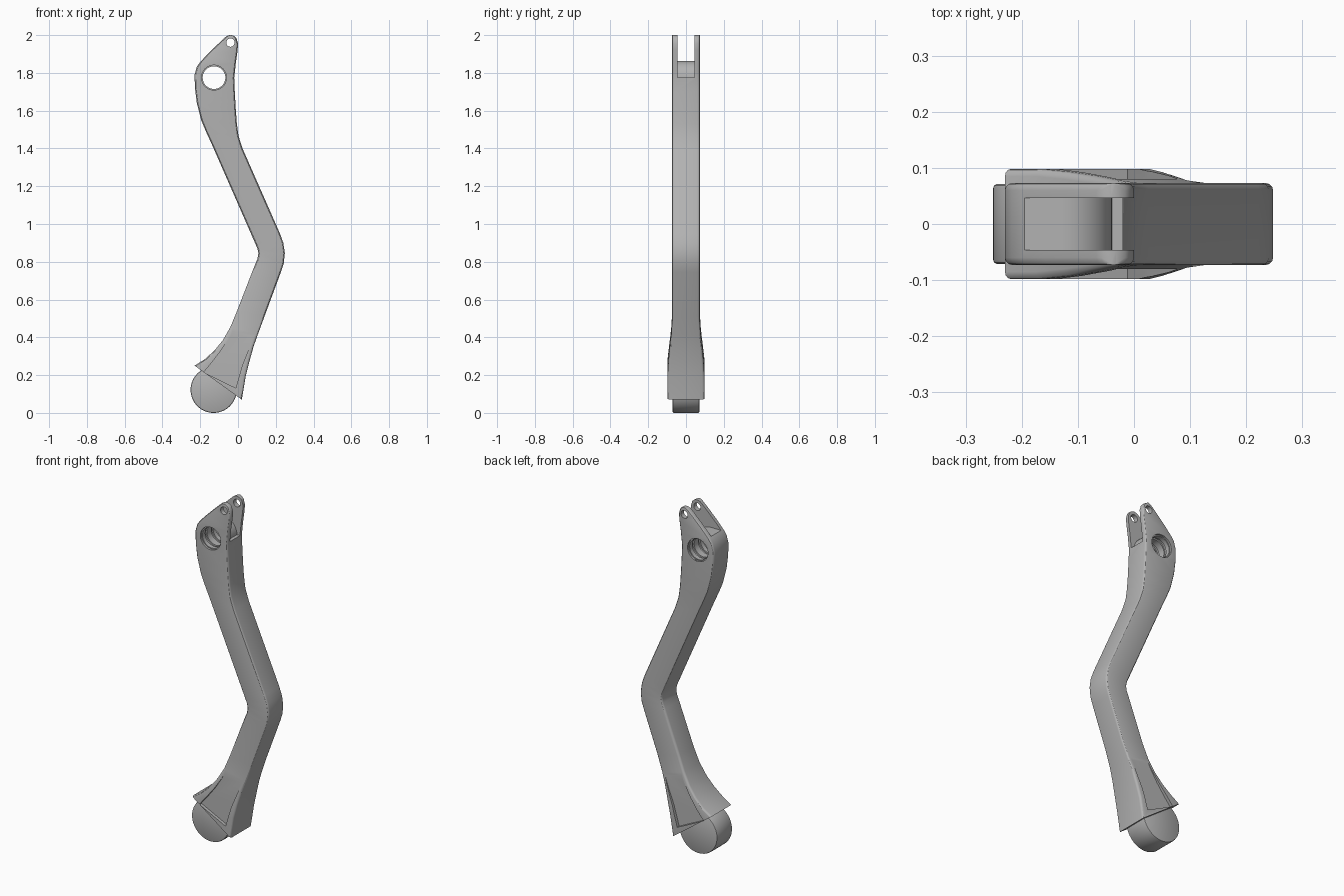
import bpy, bmesh
from math import sin, cos, pi, radians
from mathutils import Vector

cube = bpy.data.objects.get("Cube")
if cube:
    bpy.data.objects.remove(cube, do_unlink=True)

grey = bpy.data.materials.new("satin grey metal")
grey.use_nodes = True
colour = (0.45, 0.45, 0.45, 1)
grey.diffuse_color = colour
grey.node_tree.nodes["Principled BSDF"].inputs["Base Color"].default_value = colour


def make_object(name, bm):
    bmesh.ops.recalc_face_normals(bm, faces=bm.faces)
    mesh = bpy.data.meshes.new(name)
    bm.to_mesh(mesh)
    bm.free()
    mesh.materials.append(grey)
    obj = bpy.data.objects.new(name, mesh)
    bpy.context.collection.objects.link(obj)
    return obj


def loft(name, rings):
    """Skin a list of equal closed rings and cap both ends."""
    bm = bmesh.new()
    loops = [[bm.verts.new(p) for p in ring] for ring in rings]
    n = len(loops[0])
    for a, b in zip(loops, loops[1:]):
        for i in range(n):
            j = (i + 1) % n
            bm.faces.new((a[i], a[j], b[j], b[i]))
    bm.faces.new(loops[0])
    bm.faces.new(loops[-1])
    return make_object(name, bm)


def prism(name, outline, y0, y1):
    return loft(name, [[(x, y, z) for x, z in outline] for y in (y0, y1)])


def turned(name, centre, profile, sides=48):
    """Stack circles of (y, radius) along the y axis."""
    cx, cz = centre
    return loft(name, [[(cx + r * cos(2 * pi * i / sides), y,
                         cz + r * sin(2 * pi * i / sides)) for i in range(sides)]
                       for y, r in profile])


def section(left, right, half):
    """Rounded rectangle spanning two edge points of the side outline."""
    left, right = Vector((left[0], 0, left[1])), Vector((right[0], 0, right[1]))
    width = (right - left).length
    along = (right - left) / width
    middle = (left + right) / 2
    r = min(0.013, width * 0.3)
    ring = []
    for corner, (sx, sy) in enumerate(((1, 1), (-1, 1), (-1, -1), (1, -1))):
        for step in range(4):
            a = corner * pi / 2 + step * pi / 6
            u = sx * (width / 2 - r) + r * cos(a)
            v = sy * (half - r) + r * sin(a)
            ring.append(middle + along * u + Vector((0, v, 0)))
    return ring


def carve(target, cutter):
    cutter.hide_render = True
    mod = target.modifiers.new("cut", 'BOOLEAN')
    mod.operation = 'DIFFERENCE'
    mod.solver = 'EXACT'
    mod.object = cutter
    bpy.context.view_layer.objects.active = target
    bpy.ops.object.modifier_apply(modifier=mod.name)
    bpy.data.objects.remove(cutter, do_unlink=True)


def smooth(obj):
    bpy.ops.object.select_all(action='DESELECT')
    obj.select_set(True)
    bpy.context.view_layer.objects.active = obj
    bpy.ops.object.shade_smooth_by_angle(angle=radians(30))


BAR = 0.073
EYE = (-0.04, 1.96)
PIVOT = (-0.127, 1.775)


def on_eye(degrees):
    a = radians(degrees)
    return EYE[0] + 0.04 * cos(a), EYE[1] + 0.04 * sin(a)


# Bent arm: left and right edge points from the top eye to the flared foot
stations = [(on_eye(85 + a), on_eye(85 - a), BAR) for a in (6, 18, 32, 48)]
bar_edges = [
    ((-.11, 1.949), (0, 1.955)), ((-.16, 1.9), (-.002, 1.92)),
    ((-.2, 1.858), (-.012, 1.85)), ((-.218, 1.833), (-.016, 1.81)),
    ((-.23, 1.79), (-.02, 1.775)), ((-.228, 1.72), (-.017, 1.7)),
    ((-.218, 1.64), (-.012, 1.61)), ((-.195, 1.55), (-.006, 1.53)),
    ((-.17, 1.49), (.003, 1.465)), ((-.14, 1.425), (.026, 1.395)),
    ((.09, .9), (.222, .95)), ((.103, .87), (.24, .9)),
    ((.108, .845), (.248, .845)), ((.103, .815), (.242, .79)),
    ((.09, .785), (.227, .745)), ((-.005, .54), (.14, .51)),
]
stations += [(l, r, BAR) for l, r in bar_edges]
stations += [
    ((-.04, .455), (.105, .415), .078), ((-.08, .385), (.082, .35), .086),
    ((-.125, .33), (.06, .27), .093), ((-.175, .285), (.04, .19), .098),
    ((-.23, .25), (.02, .07), .098),
]
arm = loft("lever_arm", [section(*s) for s in stations])

# Fork slot that drops around the pivot boss
boss = [(PIVOT[0] + 0.088 * sin(i * pi / 20), PIVOT[1] + 0.088 * cos(i * pi / 20))
        for i in range(11)]
slot = [(-.3, 2.1), (-.3, 1.863)] + boss + [(.1, 1.775), (.1, 2.1)]
carve(arm, prism("slot_cutter", slot, -0.046, 0.046))

# Pivot bore with stepped rims and inner grooves
half_bore = [(-0.12, .066), (-0.062, .066), (-0.062, .06), (-0.036, .06),
             (-0.036, .068), (-0.02, .068), (-0.02, .06)]
bore = half_bore + [(-y, r) for y, r in reversed(half_bore)]
carve(arm, turned("bore_cutter", PIVOT, bore))

# Pin hole through the fork tips
carve(arm, turned("pin_hole_cutter", EYE, [(-0.12, .022), (0.12, .022)], 24))

# Shallow panels sunk in both sides of the flared foot
panel = [(-.01, .47), (-.045, .4), (-.09, .33), (-.14, .265), (-.182, .215),
         (-.012, .132), (.022, .25), (.062, .352), (.09, .44)]
for side in (-1, 1):
    carve(arm, prism("panel_cutter", panel, side * 0.08, side * 0.15))
smooth(arm)

# Round roller under the foot
roller = turned("foot_roller", (-0.129, 0.122),
                [(-.071, .116), (-.069, .12), (-.064, .122),
                 (.064, .122), (.069, .12), (.071, .116)], 64)
smooth(roller)
